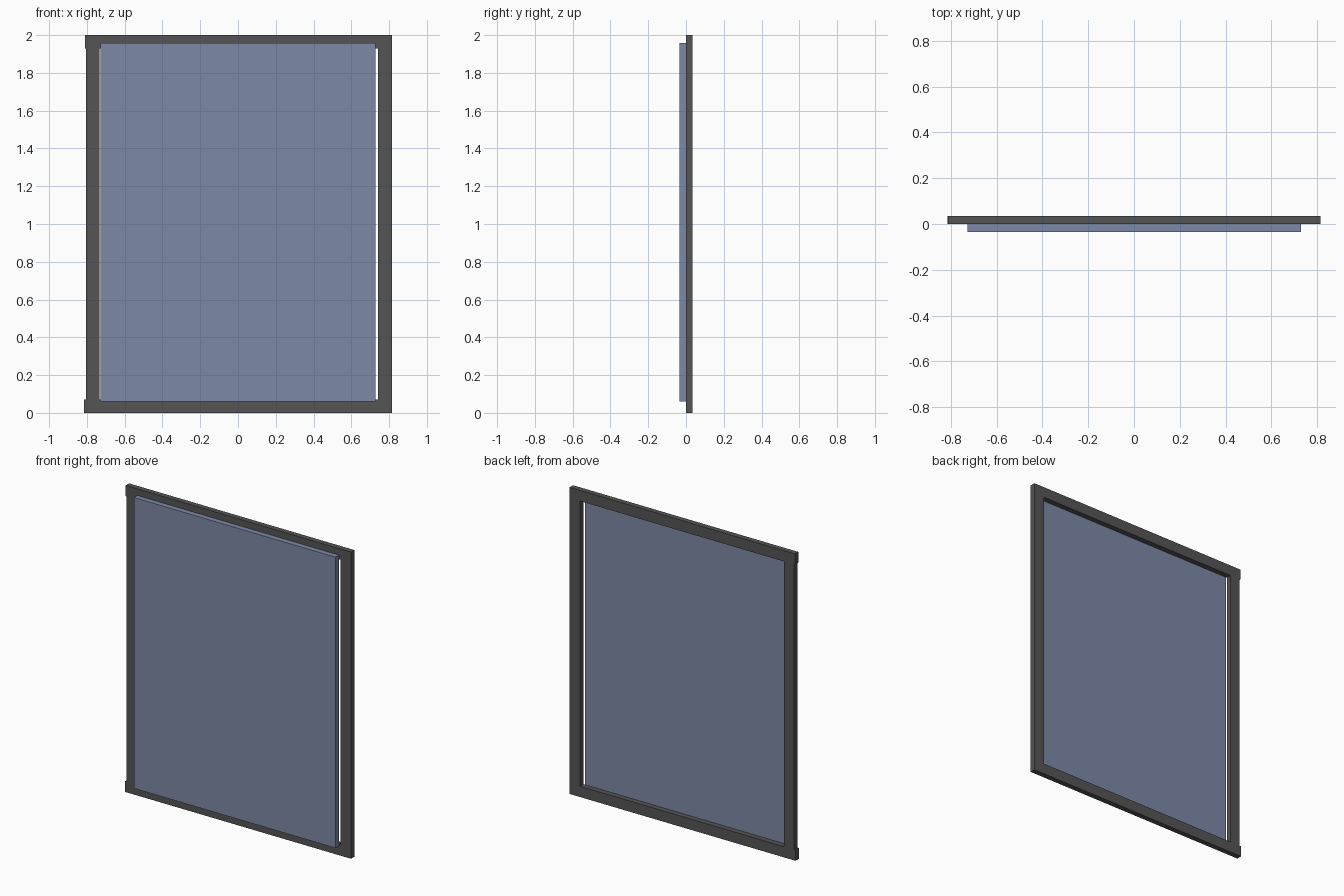
import bpy, bmesh

if "Cube" in bpy.data.objects:
    bpy.data.objects.remove(bpy.data.objects["Cube"])


def material(name, color):
    m = bpy.data.materials.new(name)
    m.diffuse_color = color
    m.use_nodes = True
    m.node_tree.nodes["Principled BSDF"].inputs["Base Color"].default_value = m.diffuse_color
    return m


def box(name, x, y, z, mat):
    """Box spanning the given (min, max) ranges."""
    bm = bmesh.new()
    bmesh.ops.create_cube(bm, size=1)
    for v in bm.verts:
        v.co = [(r[0] + r[1]) / 2 + c * (r[1] - r[0]) for r, c in zip((x, y, z), v.co)]
    mesh = bpy.data.meshes.new(name)
    bm.to_mesh(mesh)
    bm.free()
    obj = bpy.data.objects.new(name, mesh)
    bpy.context.collection.objects.link(obj)
    mesh.materials.append(mat)
    return obj


dark = material("dark_frame", (0.09, 0.09, 0.09, 1))
blue = material("blue_glass", (0.2, 0.25, 0.38, 0.75))

FRAME_Y = (0.0, 0.035)
RAIL = 0.07
TOP = 2.0

# Horizontal rails; their left ends overhang the left post slightly
box("bottom_rail", (-0.815, 0.815), FRAME_Y, (0, RAIL), dark)
box("top_rail", (-0.81, 0.815), FRAME_Y, (TOP - RAIL, TOP), dark)

# Side posts between the rails
for name, x in (("left_post", (-0.805, -0.733)), ("right_post", (0.74, 0.815))):
    box(name, x, FRAME_Y, (RAIL, TOP - RAIL), dark)

# Glass pane mounted in front of the frame
box("glass_pane", (-0.727, 0.728), (-0.035, 0.0), (0.06, 1.957), blue)
